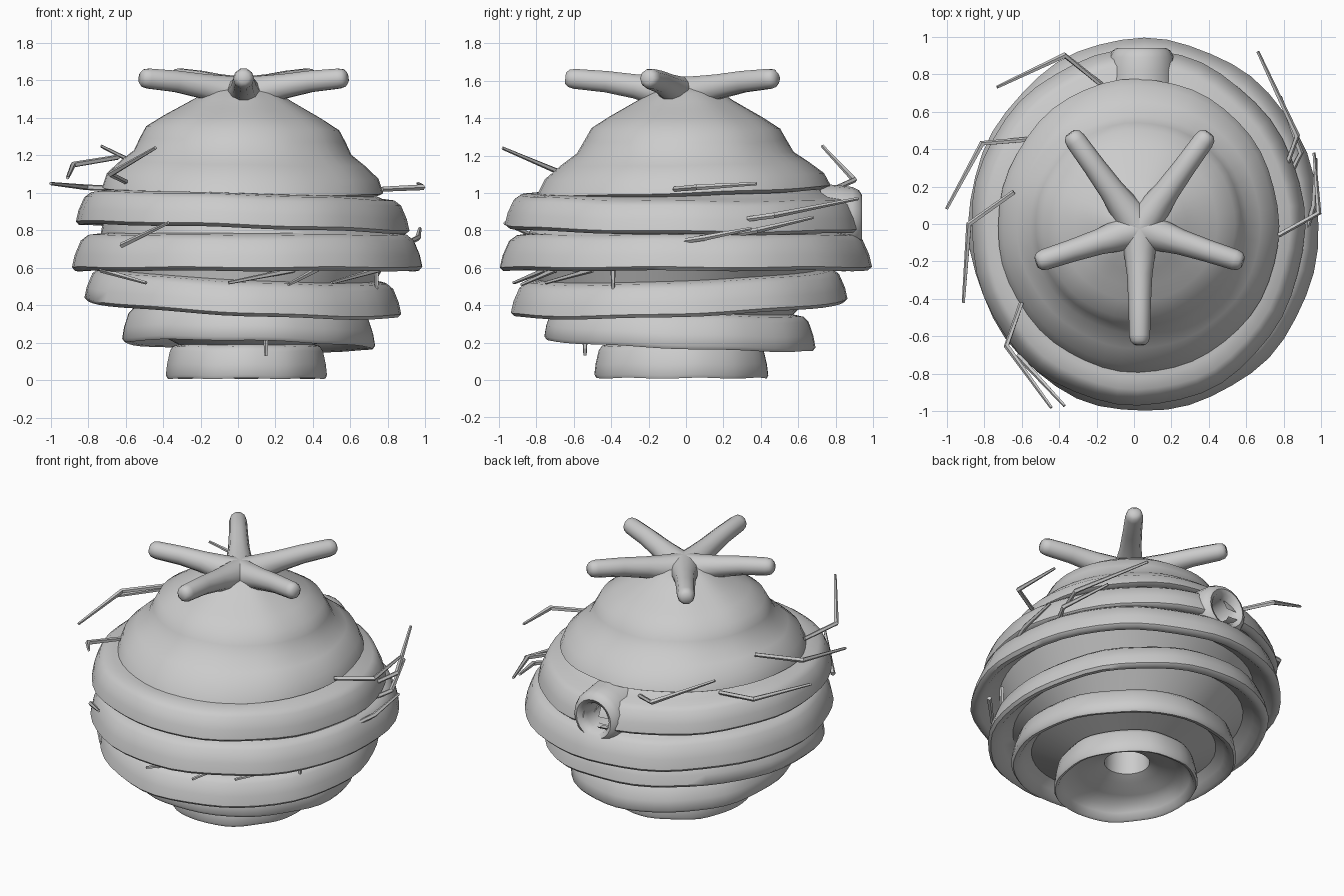
import bpy, bmesh, math
from mathutils import Vector

cube = bpy.data.objects.get("Cube")
if cube:
    bpy.data.objects.remove(cube, do_unlink=True)

clay = bpy.data.materials.new("plain_grey")
clay.use_nodes = True
GREY = (0.6, 0.6, 0.6, 1)
clay.diffuse_color = GREY
clay.node_tree.nodes["Principled BSDF"].inputs["Base Color"].default_value = GREY


def finish(name, bm, angle=55):
    mesh = bpy.data.meshes.new(name)
    bm.to_mesh(mesh)
    bm.free()
    ob = bpy.data.objects.new(name, mesh)
    bpy.context.collection.objects.link(ob)
    mesh.materials.append(clay)
    bpy.ops.object.select_all(action="DESELECT")
    ob.select_set(True)
    bpy.context.view_layer.objects.active = ob
    bpy.ops.object.shade_smooth_by_angle(angle=math.radians(angle))
    return ob


def loft(bm, rings):
    """Bridge rings of points and cap both ends."""
    rows = [[bm.verts.new(p) for p in ring] for ring in rings]
    n = len(rows[0])
    for a, b in zip(rows, rows[1:]):
        for i in range(n):
            j = (i + 1) % n
            bm.faces.new((a[i], a[j], b[j], b[i]))
    bm.faces.new(rows[0][::-1])
    bm.faces.new(rows[-1])


def tube(bm, path, radii, sides):
    path = [Vector(p) for p in path]
    rings = []
    for i, p in enumerate(path):
        d = path[min(i + 1, len(path) - 1)] - path[max(i - 1, 0)]
        turn = d.to_track_quat("Z", "Y")
        rings.append([p + turn @ Vector((radii[i] * math.cos(t), radii[i] * math.sin(t), 0))
                      for t in (math.tau * k / sides for k in range(sides))])
    loft(bm, rings)


# Hive body: tilted, off-centre bands, each overhanging the one below
SIDES = 48


def hive_ring(cx, cy, rx, ry, z, tx=0, ty=0, lump=1.0, seed=0.0):
    pts = []
    for k in range(SIDES):
        t = math.tau * k / SIDES
        w = 1 + lump * (0.004 * math.sin(5 * t + seed) + 0.004 * math.sin(11 * t + 2 * seed))
        x, y = rx * w * math.cos(t), ry * w * math.sin(t)
        dz = lump * 0.003 * math.sin(7 * t + 3 * seed)
        pts.append((cx + x, cy + y, z + tx * x + ty * y + dz))
    return pts


# centre x, centre y, radius x, radius y, lip height, top height, tilt x, tilt y
BANDS = [
    (.045, -.025, .43, .465, .015, .19, 0, 0),
    (.055, -.035, .675, .725, .19, .375, -.025, -.04),
    (.025, -.03, .845, .9, .385, .565, -.05, .04),
    (.055, -.005, .935, .995, .59, .785, 0, 0),
    (.02, -.02, .89, .95, .81, .99, -.03, -.01),
]
SECTION = [(.82, .45), (.89, .22), (.94, 0), (.98, -.03), (1, .07),
           (.985, .4), (.95, .8), (.91, .95), (.84, 1)]
rings = [hive_ring(.04, -.02, r, r, z, lump=0) for r, z in
         ((.13, .45), (.14, .18), (.2, .15), (.3, .12))]
for b, (cx, cy, rx, ry, lo, hi, tx, ty) in enumerate(BANDS):
    for s, h in SECTION:
        lump = 0.3 if s < .85 else 1
        rings.append(hive_ring(cx, cy, rx * s, ry * s, lo + h * (hi - lo), tx, ty, lump, b * 1.7))
# Domed cap, sunk into the top band at the front, rising in soft steps to the crown
for r, z in ((.66, 1.02), (.71, .995), (.75, 1.015), (.725, 1.09), (.65, 1.16), (.58, 1.215),
             (.55, 1.28), (.515, 1.345), (.42, 1.405), (.34, 1.45), (.26, 1.495),
             (.2, 1.535), (.13, 1.565), (.05, 1.575)):
    k = min(1, max(0, (z - 1) / .3))
    rings.append(hive_ring(.025, -.01 + .01 * k, r, r * (1.05 - .07 * k), z,
                           -.02, .035 * (1 - k), .7, 4))
bm = bmesh.new()
loft(bm, rings)

# Entrance: opening in the back wall, lined by a tunnel with a rounded rim
DOOR = Vector((.04, .84, .86))


def in_doorway(face):
    c = face.calc_center_median()
    return c.y > .5 and math.hypot(c.x - DOOR.x, c.z - DOOR.z) < .085


bmesh.ops.delete(bm, geom=[f for f in bm.faces if in_doorway(f)], context="FACES")
finish("hive_body", bm)

bm = bmesh.new()
loft(bm, [[DOOR + Vector((r * math.cos(t), y, r * math.sin(t)))
           for t in (math.tau * k / 20 for k in range(20))]
          for r, y in ((.19, -.12), (.18, -.02), (.172, .05), (.155, .085), (.13, .1),
                       (.105, .085), (.09, .04), (.085, -.2))])
bmesh.ops.recalc_face_normals(bm, faces=bm.faces)
finish("entrance_rim", bm)

# Crown: five blunt arms spreading from the top
bm = bmesh.new()
hub = Vector((.03, -.025, 1.545))
for k, reach in enumerate((.62, .58, .63, .63, .58)):
    a = math.radians(-90 + 72 * k)
    out = Vector((math.cos(a), math.sin(a), 0))
    path = [hub + out * d * reach + Vector((0, 0, h)) for d, h in
            ((0, -.02), (.2, 0), (.4, .025), (.65, .05), (.92, .065), (.97, .068), (1, .07))]
    tube(bm, path, (.1, .085, .068, .06, .056, .049, .03), 10)
finish("crown_arms", bm)

# Bent straws poking out of the grooves
STRAWS = [
    [(-.73, .73, 1.25), (-.37, .9, 1.07), (-.17, .74, 1)],
    [(-1, .08, 1.05), (-.81, .43, 1.03), (-.57, .45, 1.02)],
    [(-.91, -.42, 1.08), (-.88, 0, 1.15), (-.64, .17, 1.19)],
    [(.66, .92, .97), (.87, .47, .88), (.82, .33, .86)],
    [(.96, .38, 1.05), (.985, .06, 1.03), (.77, -.06, 1.02)],
    [(.78, .68, .87), (.89, .38, .8), (.84, .28, .78)],
    [(.97, .35, .81), (.96, .1, .76), (.92, -.03, .74)],
    [(-.44, -.98, 1.24), (-.68, -.65, 1.1), (-.6, -.42, 1.06)],
    [(-.37, -.97, .84), (-.62, -.7, .72)],
    [(-.49, -.78, .52), (-.73, -.5, .59)],
    [(-.05, -.92, .52), (.3, -.75, .59)],
    [(.27, -.88, .51), (.42, -.7, .59)],
    [(.5, -.75, .52), (.75, -.5, .59)],
    [(.74, -.39, .48), (.74, -.39, .62)],
    [(.15, -.54, .13), (.15, -.54, .24)],
]
bm = bmesh.new()
for path in STRAWS:
    tube(bm, path, (.009, .016, .014)[:len(path)], 5)
finish("straws", bm, 30)
